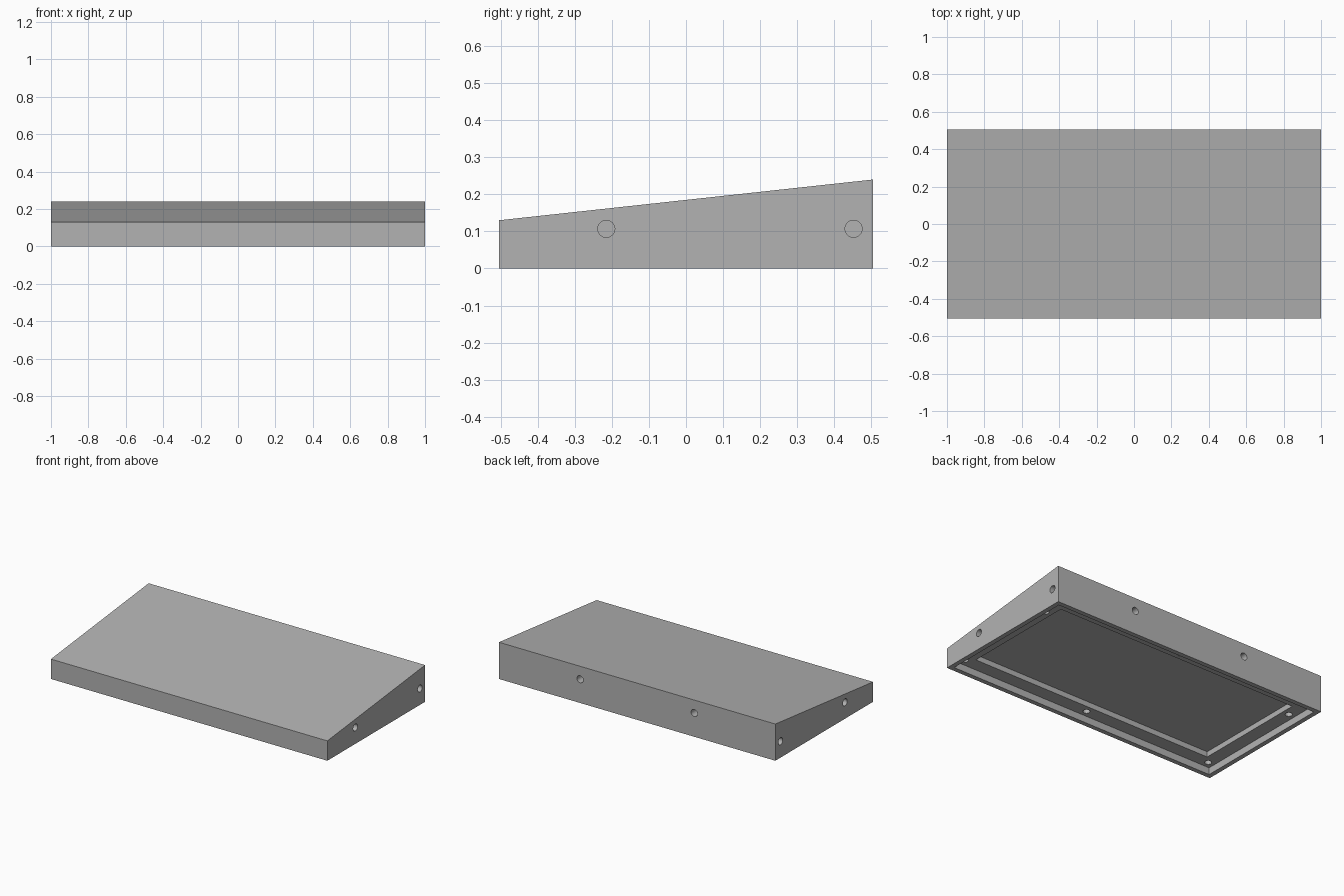
import bpy, bmesh, math
from mathutils import Matrix, Vector

cube = bpy.data.objects.get("Cube")
if cube:
    bpy.data.objects.remove(cube, do_unlink=True)

HX, HY = 1.0, 0.505           # half width and half depth
FRONT_H, BACK_H = 0.13, 0.24  # heights of the sloped case
RIM, LEDGE = 0.03, 0.12       # insets of the recess and the pocket
LEDGE_Z, FLOOR_Z = 0.045, 0.08
SCREW = 0.074                 # screw inset from the edges

grey = bpy.data.materials.new("plain grey")
grey.use_nodes = True
grey.diffuse_color = (0.45, 0.45, 0.45, 1)
grey.node_tree.nodes["Principled BSDF"].inputs["Base Color"].default_value = grey.diffuse_color


def make_object(name, bm):
    bmesh.ops.recalc_face_normals(bm, faces=bm.faces)
    mesh = bpy.data.meshes.new(name)
    bm.to_mesh(mesh)
    bm.free()
    mesh.materials.append(grey)
    obj = bpy.data.objects.new(name, mesh)
    bpy.context.collection.objects.link(obj)
    return obj


def box(name, inset, z0, z1):
    bm = bmesh.new()
    bmesh.ops.create_cube(bm, size=1)
    bmesh.ops.scale(bm, vec=(2 * (HX - inset), 2 * (HY - inset), z1 - z0), verts=bm.verts)
    bmesh.ops.translate(bm, vec=(0, 0, (z0 + z1) / 2), verts=bm.verts)
    return make_object(name, bm)


def drill(name, centre, direction, radius, depth):
    # Cylinder reaching the given depth on both sides of the surface point
    bm = bmesh.new()
    turn = Vector((0, 0, 1)).rotation_difference(Vector(direction)).to_matrix().to_4x4()
    bmesh.ops.create_cone(bm, cap_ends=True, segments=32, radius1=radius, radius2=radius,
                          depth=2 * depth, matrix=Matrix.Translation(centre) @ turn)
    return make_object(name, bm)


# Sloped case body: side profile extruded across the width
bm = bmesh.new()
profile = [(-HY, 0), (HY, 0), (HY, BACK_H), (-HY, FRONT_H)]
face = bm.faces.new([bm.verts.new((-HX, y, z)) for y, z in profile])
side = bmesh.ops.extrude_face_region(bm, geom=[face])["geom"]
bmesh.ops.translate(bm, vec=(2 * HX, 0, 0),
                    verts=[v for v in side if isinstance(v, bmesh.types.BMVert)])
case = make_object("sloped_case", bm)

# Stepped recess underneath
cutters = [box("recess_cutter", RIM, -0.1, LEDGE_Z),
           box("pocket_cutter", LEDGE, -0.1, FLOOR_Z)]

# Blind holes in the sides and back
for s in (-1, 1):
    for y in (-0.215, 0.452):
        cutters.append(drill("side_hole_cutter", (s * HX, y, 0.107), (1, 0, 0), 0.023, 0.08))
    cutters.append(drill("back_hole_cutter", (s * 0.413, HY, 0.155), (0, 1, 0), 0.023, 0.08))

# Screw holes in the ledge
screws = [(0, SCREW - HY), (0, HY - SCREW)]
for s in (-1, 1):
    screws += [(s * (HX - SCREW), SCREW - HY), (s * (HX - SCREW), 0.3)]
for x, y in screws:
    cutters.append(drill("screw_hole_cutter", (x, y, LEDGE_Z), (0, 0, 1), 0.021, 0.03))

# Cut everything and bake the result
for cutter in cutters:
    cutter.hide_render = True
    mod = case.modifiers.new(cutter.name, "BOOLEAN")
    mod.operation = "DIFFERENCE"
    mod.solver = "EXACT"
    mod.object = cutter
bpy.context.view_layer.update()
baked = bpy.data.meshes.new_from_object(case.evaluated_get(bpy.context.evaluated_depsgraph_get()))
case.modifiers.clear()
case.data = baked
for cutter in cutters:
    bpy.data.objects.remove(cutter, do_unlink=True)

# Smooth hole walls, sharp corners
bpy.ops.object.select_all(action="DESELECT")
case.select_set(True)
bpy.context.view_layer.objects.active = case
bpy.ops.object.shade_smooth_by_angle(angle=math.radians(30))
